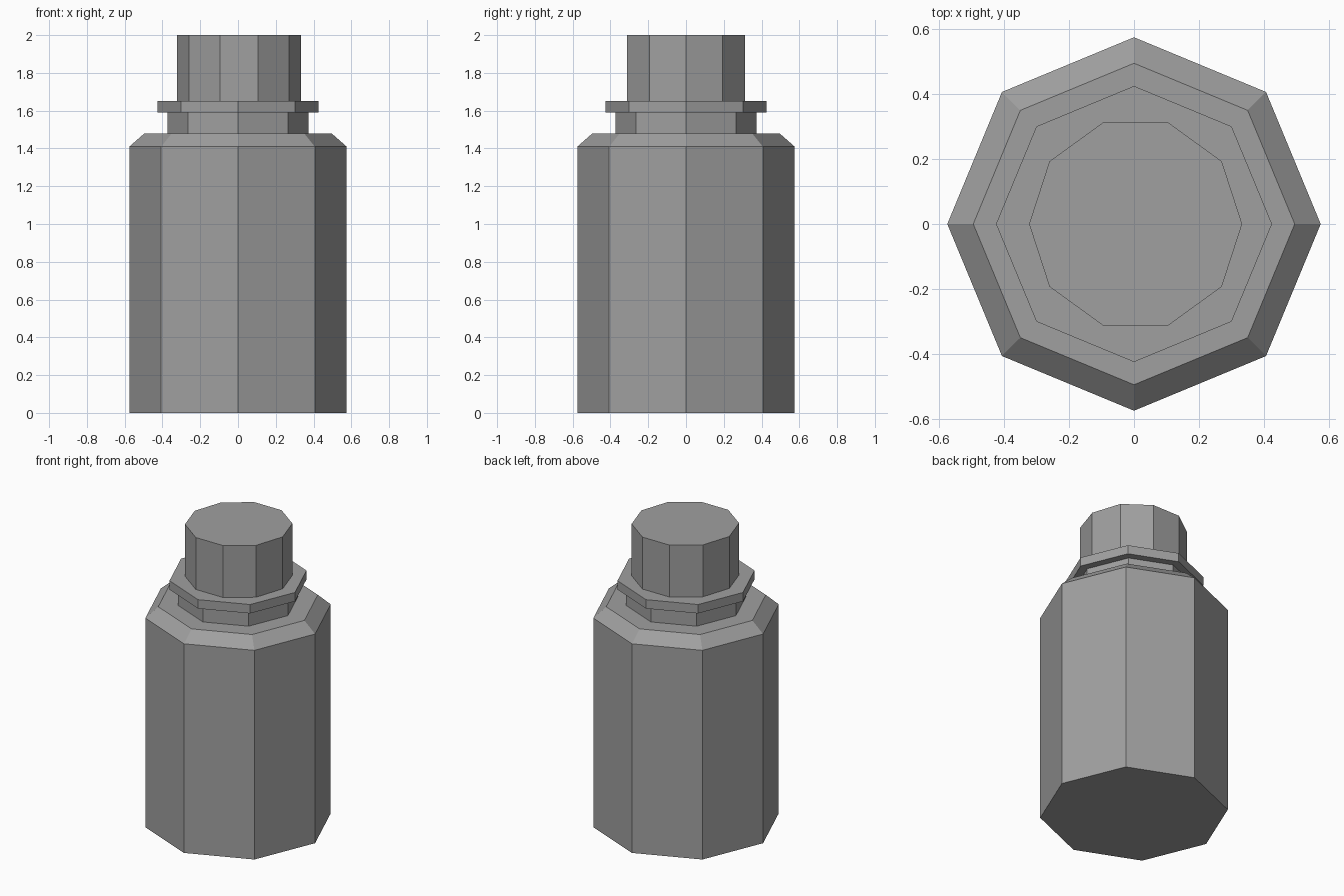
import bpy, bmesh
from math import cos, sin, tau

cube = bpy.data.objects.get("Cube")
if cube:
    bpy.data.objects.remove(cube, do_unlink=True)

grey = bpy.data.materials.new("plain_grey")
grey.use_nodes = True
colour = (0.35, 0.35, 0.35, 1)
grey.diffuse_color = colour
grey.node_tree.nodes["Principled BSDF"].inputs["Base Color"].default_value = colour


def lathe(name, sides, profile, x=0.0):
    """Closed flat-sided solid from (radius, height) points, bottom to top."""
    bm = bmesh.new()
    rings = [[bm.verts.new((x + r * cos(tau * i / sides), r * sin(tau * i / sides), z))
              for i in range(sides)] for r, z in profile]
    for low, high in zip(rings, rings[1:]):
        for i in range(sides):
            j = (i + 1) % sides
            bm.faces.new((low[i], low[j], high[j], high[i]))
    bm.faces.new(rings[0][::-1])
    bm.faces.new(rings[-1])
    mesh = bpy.data.meshes.new(name)
    bm.to_mesh(mesh)
    bm.free()
    mesh.materials.append(grey)
    obj = bpy.data.objects.new(name, mesh)
    bpy.context.collection.objects.link(obj)
    return obj


# Octagonal bottle with a chamfered shoulder
lathe("bottle_body", 8, [(0.575, 0), (0.575, 1.41), (0.495, 1.48)])
# Narrow neck and the collar above it
lathe("neck", 8, [(0.373, 1.48), (0.373, 1.59)])
lathe("collar", 8, [(0.425, 1.59), (0.425, 1.65)])
# Ten-sided cap, very slightly off centre
lathe("cap", 10, [(0.328, 1.65), (0.328, 2.0)], x=0.005)
